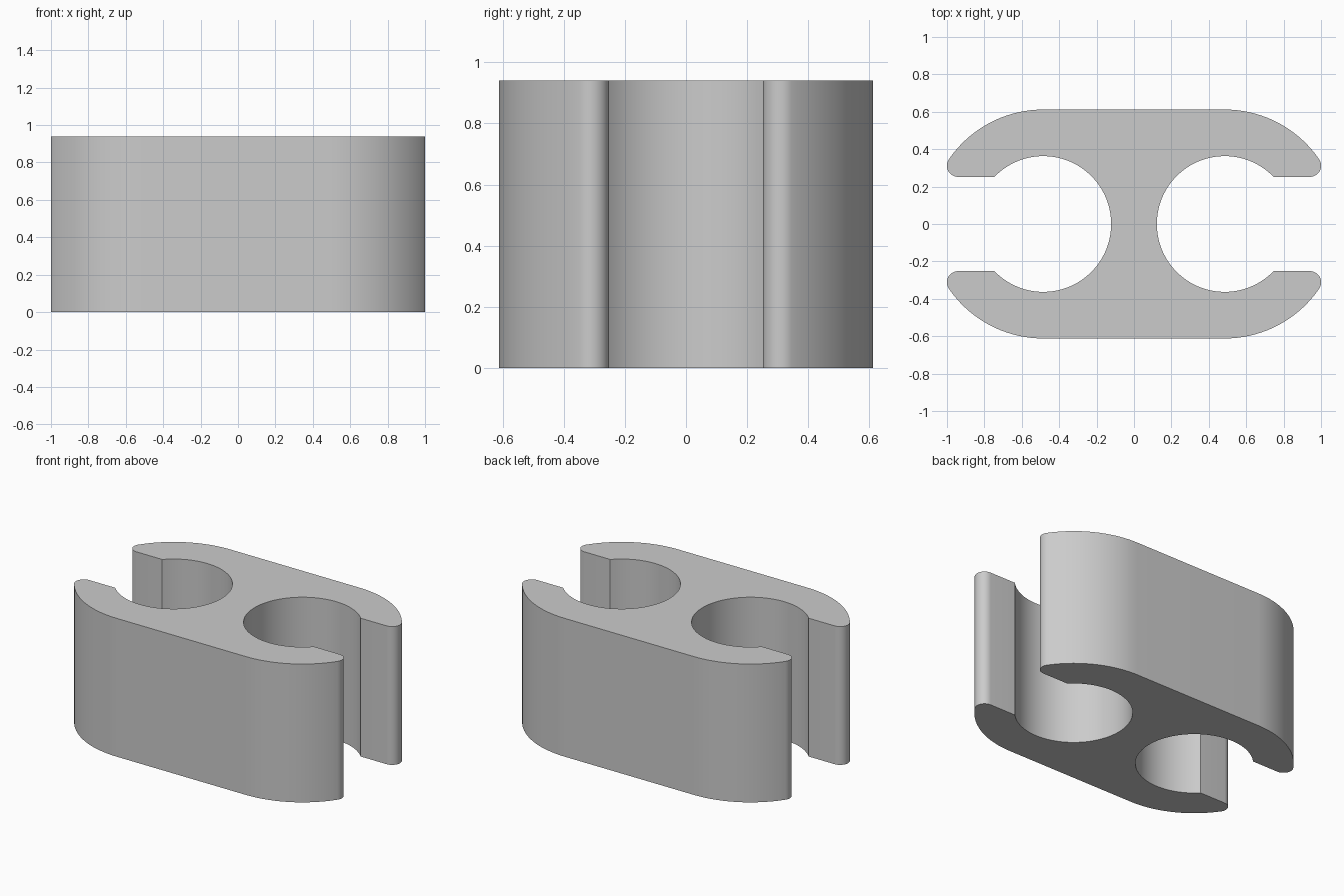
import bpy, bmesh
from math import asin, atan2, cos, sin, sqrt, pi, radians

if "Cube" in bpy.data.objects:
    bpy.data.objects.remove(bpy.data.objects["Cube"], do_unlink=True)

HEIGHT = 0.94
CENTRE = 0.485   # distance of each bore from the middle
BORE = 0.363     # bore radius
OUTER = 0.612    # radius of the rounded ends
SLOT = 0.252     # half width of the end openings
TIP = 0.06       # rounding of the jaw tips


def arc(cx, cy, r, start, end, steps):
    angles = [start + (end - start) * i / steps for i in range(steps + 1)]
    return [(cx + r * cos(a), cy + r * sin(a)) for a in angles]


# Quarter of the outline: bore, jaw tip, outer curve
tip_y = SLOT + TIP
tip_dx = sqrt((OUTER - TIP) ** 2 - tip_y ** 2)
tip_angle = atan2(tip_y, tip_dx)
quarter = arc(CENTRE, 0, BORE, pi, asin(SLOT / BORE), 32)
quarter += arc(CENTRE + tip_dx, tip_y, TIP, -pi / 2, tip_angle, 14)
quarter += arc(CENTRE, 0, OUTER, tip_angle, pi / 2, 18)[1:]


def flipped(sx, sy):
    return [(sx * x, sy * y) for x, y in quarter]


# Mirror the quarter into a closed loop
outline = (quarter + flipped(-1, 1)[::-1]
           + flipped(-1, -1)[1:] + flipped(1, -1)[:0:-1])

# Extrude the outline into the clip
bm = bmesh.new()
base = bm.faces.new([bm.verts.new((x, y, 0)) for x, y in outline])
top = bmesh.ops.extrude_face_region(bm, geom=[base], use_keep_orig=True)
for v in top["geom"]:
    if isinstance(v, bmesh.types.BMVert):
        v.co.z = HEIGHT
bmesh.ops.recalc_face_normals(bm, faces=bm.faces)
mesh = bpy.data.meshes.new("double_tube_clip")
bm.to_mesh(mesh)
bm.free()
clip = bpy.data.objects.new("double_tube_clip", mesh)
bpy.context.collection.objects.link(clip)

# Plain grey plastic
grey = bpy.data.materials.new("light_grey")
grey.use_nodes = True
grey.diffuse_color = (0.6, 0.6, 0.6, 1)
grey.node_tree.nodes["Principled BSDF"].inputs["Base Color"].default_value = (0.6, 0.6, 0.6, 1)
mesh.materials.append(grey)

# Smooth curves, sharp rims
bpy.ops.object.select_all(action="DESELECT")
clip.select_set(True)
bpy.context.view_layer.objects.active = clip
bpy.ops.object.shade_smooth_by_angle(angle=radians(30))
